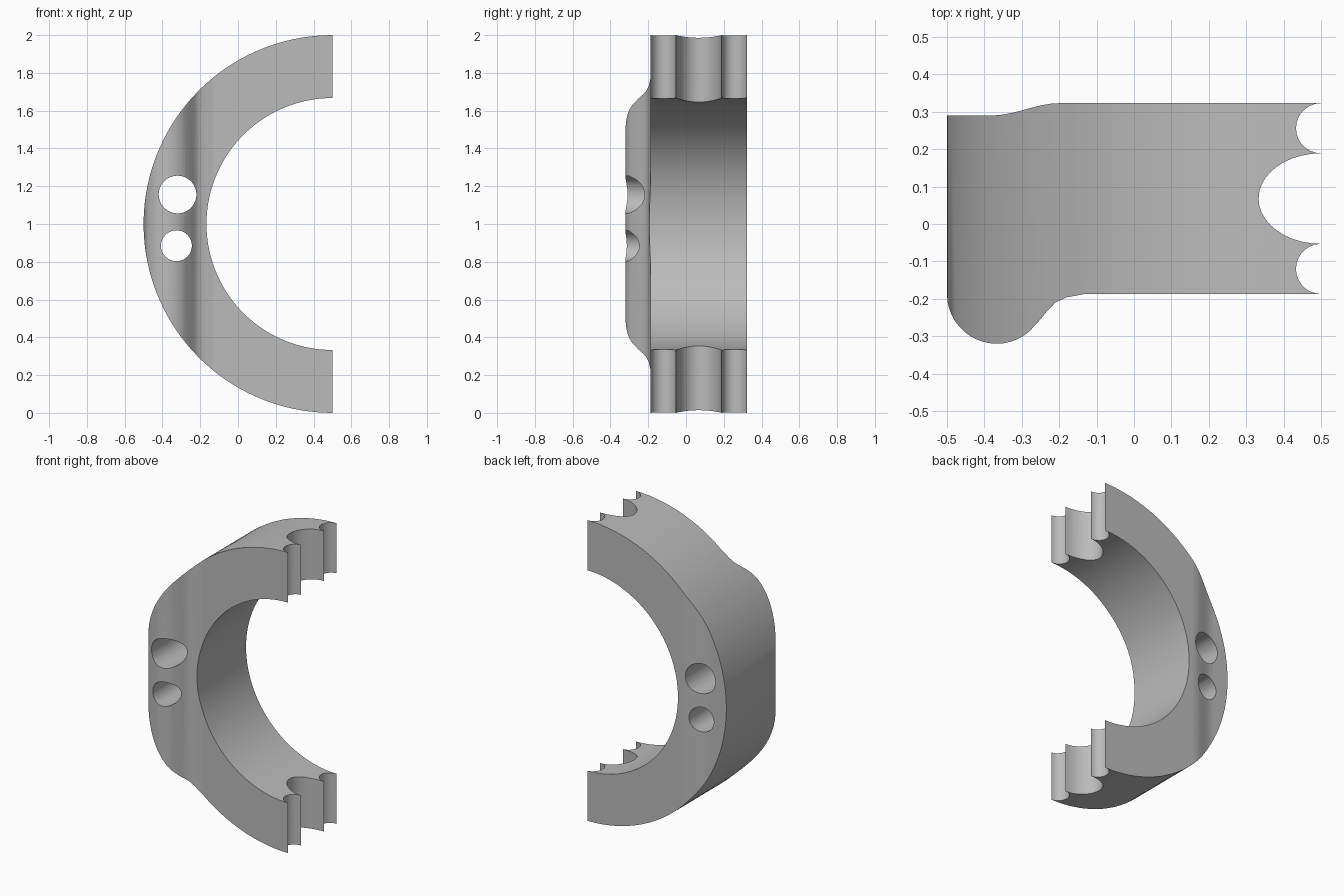
import bpy, bmesh
from math import sin, cos, pi, radians
from mathutils import Vector

if "Cube" in bpy.data.objects:
    bpy.data.objects.remove(bpy.data.objects["Cube"], do_unlink=True)

grey = bpy.data.materials.new("plain grey")
grey.use_nodes = True
grey.diffuse_color = (0.5, 0.5, 0.5, 1)
grey.node_tree.nodes["Principled BSDF"].inputs["Base Color"].default_value = (0.5, 0.5, 0.5, 1)


def arc(cx, cy, rx, ry, start, end, steps):
    """Points along an elliptical arc, angles in degrees."""
    angles = [radians(start + (end - start) * i / steps) for i in range(steps + 1)]
    return [(cx + rx * cos(a), cy + ry * sin(a)) for a in angles]


def prism(name, outline, to_3d, direction):
    """Extrude a closed outline into a solid."""
    bm = bmesh.new()
    face = bm.faces.new([bm.verts.new(to_3d(p)) for p in outline])
    result = bmesh.ops.extrude_face_region(bm, geom=[face])
    moved = [v for v in result["geom"] if isinstance(v, bmesh.types.BMVert)]
    bmesh.ops.translate(bm, verts=moved, vec=Vector(direction))
    bmesh.ops.recalc_face_normals(bm, faces=bm.faces)
    mesh = bpy.data.meshes.new(name)
    bm.to_mesh(mesh)
    bm.free()
    mesh.materials.append(grey)
    obj = bpy.data.objects.new(name, mesh)
    bpy.context.collection.objects.link(obj)
    return obj


def ease(x0, y0, x1, y1, steps=8):
    """Smooth S-shaped step between two levels."""
    return [(x0 + (x1 - x0) * t, y0 + (y1 - y0) * t * t * (3 - 2 * t))
            for t in (i / steps for i in range(steps + 1))]


def along_y(p):
    return (p[0], -0.6, p[1])


# Half ring, extended a little past its open ends
ring_outline = ([(0.6, 2)] + arc(0.5, 1, 1, 1, 90, 270, 60) + [(0.6, 0)]
                + [(0.6, 1 - 0.667)] + arc(0.5, 1, 0.667, 0.667, 270, 90, 60) + [(0.6, 1.667)])
ring = prism("half_ring_clamp", ring_outline, along_y, (0, 1.2, 0))

# Depth profile: swollen front, stepped back, three scallops on the open ends
profile = arc(-0.367, -0.187, 0.133, 0.133, 180, 310, 16)
profile += [(-0.25, -0.255), (-0.23, -0.23), (-0.21, -0.21), (-0.18, -0.196), (-0.13, -0.187)]
profile += arc(0.5, -0.12, 0.067, 0.067, 270, 90, 14)
profile += arc(0.5, 0.068, 0.167, 0.121, 270, 90, 20)[1:]
profile += arc(0.5, 0.256, 0.067, 0.067, 270, 90, 14)[1:]
profile += ease(-0.2, 0.323, -0.38, 0.29)
profile += [(-0.52, 0.29), (-0.52, -0.18)]
depth = prism("depth_profile", profile, lambda p: (p[0], p[1], -0.2), (0, 0, 2.4))

# Bolt holes through the body
holes = [prism("hole_cutter", arc(x, z, r, r, 0, 348.75, 31), along_y, (0, 1.2, 0))
         for x, z, r in ((-0.32, 1.156, 0.1), (-0.326, 0.885, 0.082))]

bpy.ops.object.select_all(action="DESELECT")
bpy.context.view_layer.objects.active = ring
ring.select_set(True)
for cutter, mode in [(depth, "INTERSECT")] + [(h, "DIFFERENCE") for h in holes]:
    cutter.hide_render = True
    mod = ring.modifiers.new("cut", "BOOLEAN")
    mod.operation = mode
    mod.solver = "EXACT"
    mod.object = cutter
    bpy.ops.object.modifier_apply(modifier=mod.name)
    bpy.data.objects.remove(cutter, do_unlink=True)

# Smooth curved walls, flat front and back faces
bpy.ops.object.shade_smooth_by_angle(angle=radians(30))
for poly in ring.data.polygons:
    if abs(poly.normal.y) > 0.9995:
        poly.use_smooth = False
